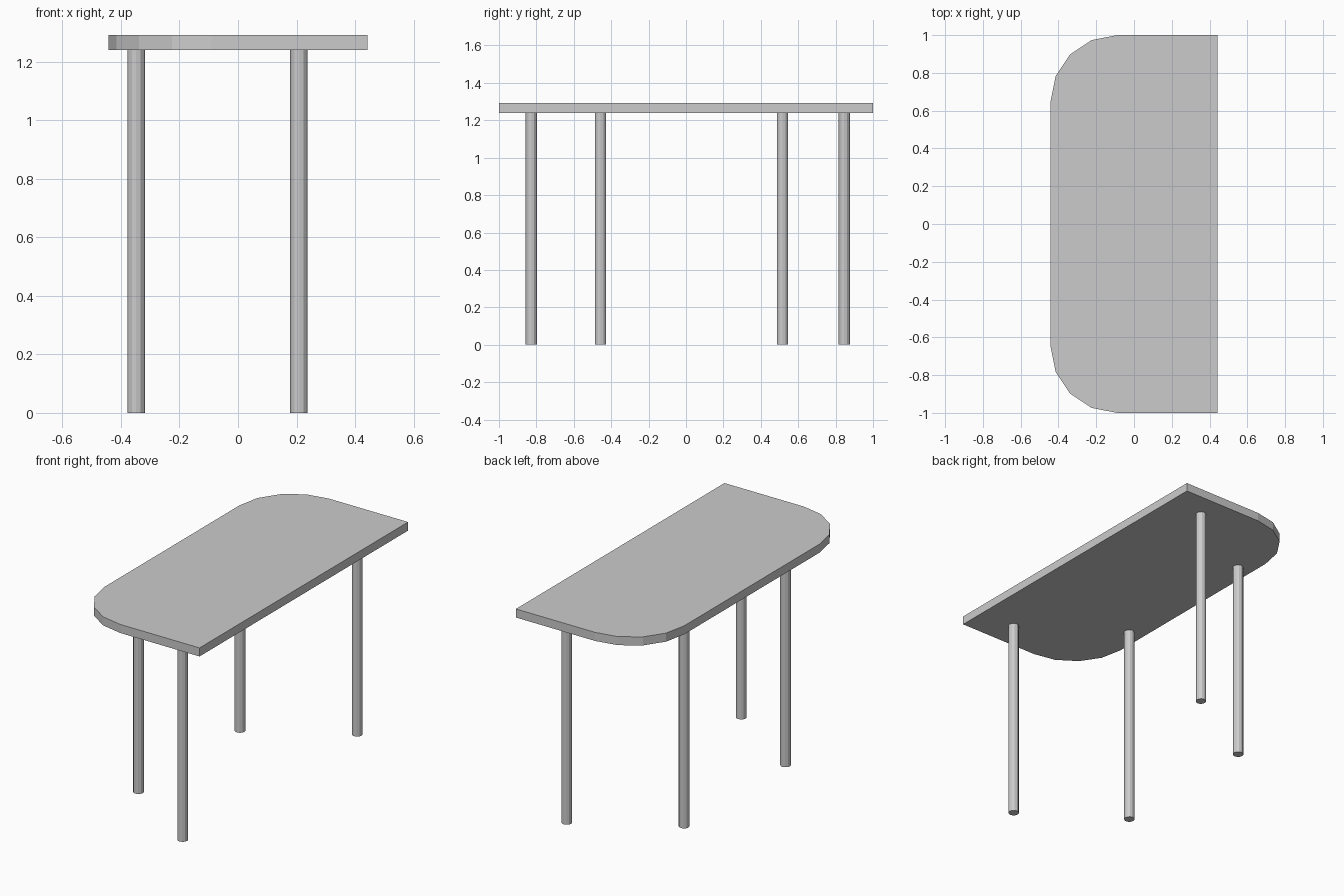
import bpy, bmesh, math

if "Cube" in bpy.data.objects:
    bpy.data.objects.remove(bpy.data.objects["Cube"])

TOP_Z, THICK = 1.24, 0.052
HALF_X, HALF_Y, CORNER = 0.442, 1.0, 0.352


def arc(cx, cy, start):
    """Quarter circle in four segments, counter-clockwise from start degrees."""
    return [(cx + CORNER * math.cos(math.radians(start + 22.5 * i)),
             cy + CORNER * math.sin(math.radians(start + 22.5 * i))) for i in range(5)]


def finish(bm, name):
    bmesh.ops.recalc_face_normals(bm, faces=bm.faces)
    mesh = bpy.data.meshes.new(name)
    bm.to_mesh(mesh)
    bm.free()
    ob = bpy.data.objects.new(name, mesh)
    bpy.context.collection.objects.link(ob)
    return ob


# Table top: square on the right edge, two rounded corners on the left
cx, cy = -HALF_X + CORNER, HALF_Y - CORNER
outline = [(HALF_X, -HALF_Y), (HALF_X, HALF_Y)] + arc(cx, cy, 90) + arc(cx, -cy, 180)
bm = bmesh.new()
face = bm.faces.new([bm.verts.new((x, y, TOP_Z)) for x, y in outline])
ext = bmesh.ops.extrude_face_region(bm, geom=[face])
bmesh.ops.translate(bm, vec=(0, 0, THICK),
                    verts=[v for v in ext["geom"] if isinstance(v, bmesh.types.BMVert)])
finish(bm, "table_top")

# Four round legs, the rounded side's pair set closer together
legs = {
    "front_left_leg": (-0.348, -0.457),
    "back_left_leg": (-0.348, 0.516),
    "front_right_leg": (0.208, -0.827),
    "back_right_leg": (0.208, 0.846),
}
for name, (x, y) in legs.items():
    bpy.ops.mesh.primitive_cylinder_add(vertices=12, radius=0.03, depth=TOP_Z,
                                        location=(x, y, TOP_Z / 2))
    bpy.context.object.name = name
